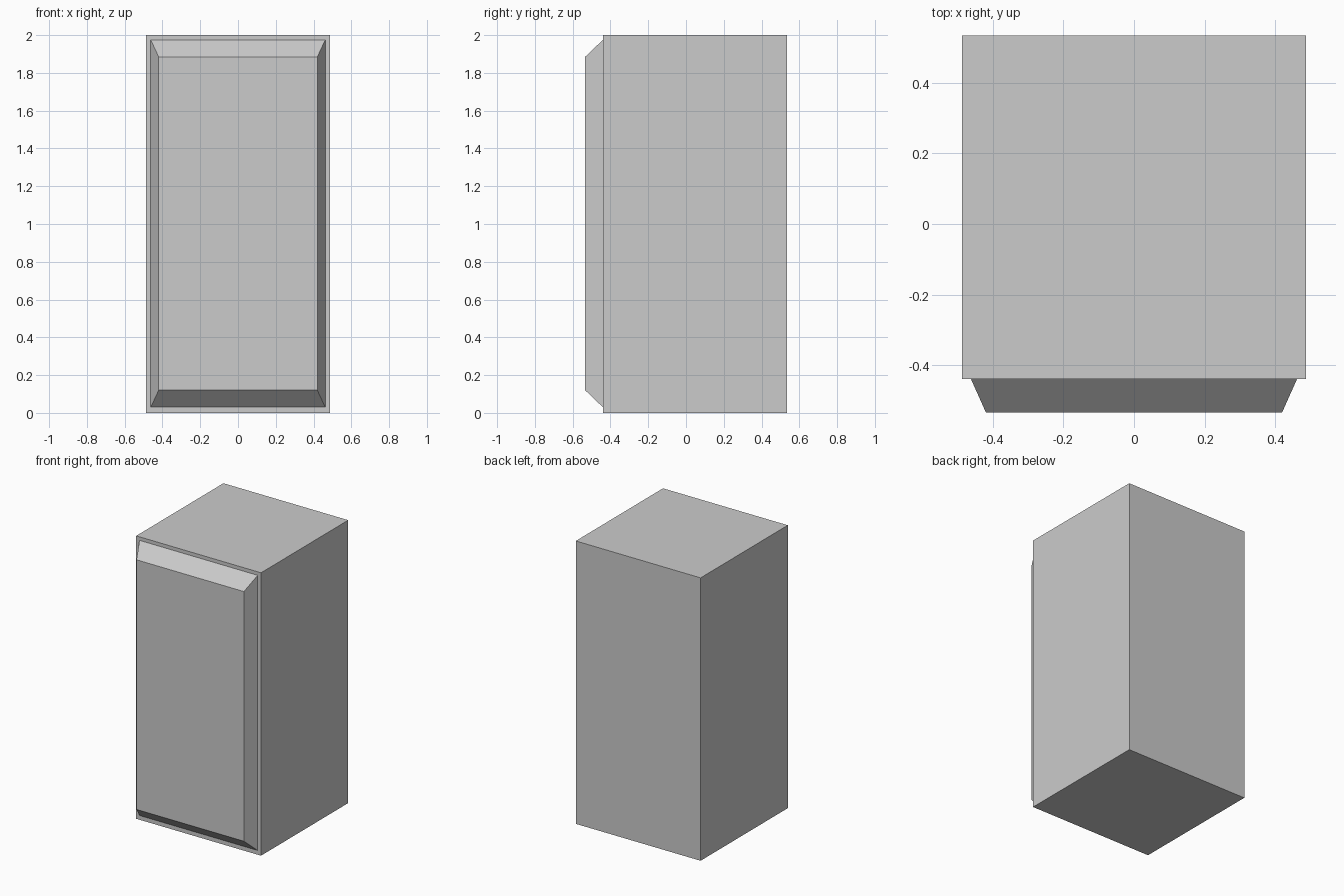
import bpy, bmesh
from mathutils import Vector

if "Cube" in bpy.data.objects:
    bpy.data.objects.remove(bpy.data.objects["Cube"])

FRONT, BACK, DOOR_FRONT = -0.44, 0.534, -0.534
HALF_W, HEIGHT = 0.488, 2.0


def rect(half_w, z0, z1, y):
    """Corners of an upright rectangle facing the front."""
    return [Vector(c) for c in ((-half_w, y, z0), (half_w, y, z0),
                                (half_w, y, z1), (-half_w, y, z1))]


bm = bmesh.new()

# Rectangular loops from the back, over the cabinet rim, to the raised door
loops = [rect(HALF_W, 0, HEIGHT, BACK),
         rect(HALF_W, 0, HEIGHT, FRONT),
         rect(0.462, 0.03, 1.975, FRONT),
         rect(0.42, 0.12, 1.885, DOOR_FRONT)]
rings = [[bm.verts.new(c) for c in loop] for loop in loops]
for a, b in zip(rings, rings[1:]):
    for i in range(4):
        j = (i + 1) % 4
        bm.faces.new((a[i], a[j], b[j], b[i]))

# Flat back and flat door face
bm.faces.new(rings[0])
bm.faces.new(rings[-1])
bmesh.ops.recalc_face_normals(bm, faces=bm.faces)

mesh = bpy.data.meshes.new("cabinet")
bm.to_mesh(mesh)
bm.free()
cabinet = bpy.data.objects.new("cabinet_with_bevelled_door", mesh)
bpy.context.collection.objects.link(cabinet)
